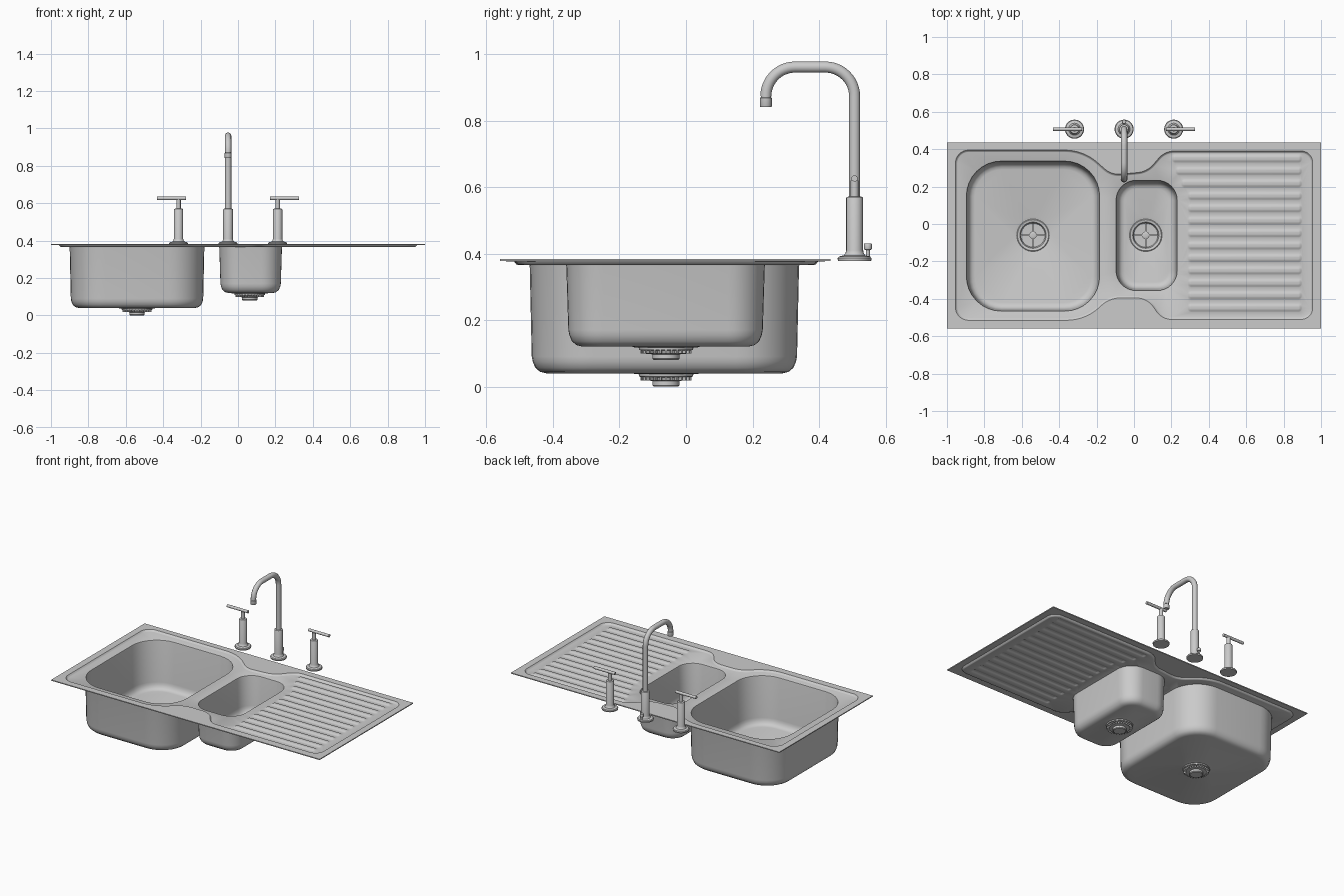
import bpy, bmesh
from math import sin, cos, pi, radians
from mathutils import Vector, Matrix

if "Cube" in bpy.data.objects:
    bpy.data.objects.remove(bpy.data.objects["Cube"])

TOP, FLOOR, SHEET = 0.383, 0.372, 0.006
DRAIN_Y, TAP_X, TAP_Y = -0.06, -0.053, 0.507


# ---------- 2D outline helpers (counter-clockwise loops) ----------
def round_poly(corners, segs=8):
    out, n = [], len(corners)
    for i, (x, y, d) in enumerate(corners):
        v = Vector((x, y))
        a = (Vector(corners[i - 1][:2]) - v).normalized()
        b = (Vector(corners[(i + 1) % n][:2]) - v).normalized()
        w = cos((pi - a.angle(b)) / 2)
        for k in range(segs + 1):
            t = k / segs
            c0, c1, c2 = (1 - t) ** 2, 2 * w * t * (1 - t), t * t
            out.append(((v + a * d) * c0 + v * c1 + (v + b * d) * c2) / (c0 + c1 + c2))
    return out


def round_rect(x0, x1, y0, y1, d, segs=8):
    return round_poly([(x0, y0, d), (x1, y0, d), (x1, y1, d), (x0, y1, d)], segs)


def circle(x, y, r, n=40):
    return [Vector((x + r * cos(2 * pi * k / n), y + r * sin(2 * pi * k / n))) for k in range(n)]


def inset(loop, d):
    out, n = [], len(loop)
    for i, p in enumerate(loop):
        e0 = (p - loop[i - 1]).normalized()
        e1 = (loop[(i + 1) % n] - p).normalized()
        t = (e0 + e1).normalized()
        out.append(p + Vector((-t.y, t.x)) * d / max(0.5, t.dot(e0)))
    return out


# ---------- mesh helpers ----------
def ring(bm, loop, z):
    return [bm.verts.new((p.x, p.y, z)) for p in loop]


def bridge(bm, rings):
    for a, b in zip(rings, rings[1:]):
        for i in range(len(a)):
            j = (i + 1) % len(a)
            bm.faces.new((a[i], a[j], b[j], b[i]))


def press(bm, loop, profile):
    """Rings stepping inwards along (inset, z) pairs; returns first and last ring."""
    rings = [ring(bm, inset(loop, d) if d else loop, z) for d, z in profile]
    bridge(bm, rings)
    return rings[0], rings[-1]


def fill(bm, rings):
    edges = []
    for r in rings:
        for i in range(len(r)):
            a, b = r[i - 1], r[i]
            edges.append(bm.edges.get((a, b)) or bm.edges.new((a, b)))
    bmesh.ops.triangle_fill(bm, use_beauty=True, edges=edges, normal=(0, 0, 1))


def activate(ob):
    bpy.ops.object.select_all(action='DESELECT')
    ob.select_set(True)
    bpy.context.view_layer.objects.active = ob


def smooth(ob):
    activate(ob)
    bpy.ops.object.shade_smooth_by_angle(angle=radians(35))


def finish(bm, name):
    me = bpy.data.meshes.new(name)
    bm.to_mesh(me)
    bm.free()
    ob = bpy.data.objects.new(name, me)
    bpy.context.collection.objects.link(ob)
    return ob


def lathe(name, x, y, profile, n=32):
    bm = bmesh.new()
    rings = [ring(bm, circle(x, y, r, n), z) for r, z in profile]
    bridge(bm, rings)
    bm.faces.new(rings[0])
    bm.faces.new(rings[-1])
    bmesh.ops.recalc_face_normals(bm, faces=bm.faces)
    ob = finish(bm, name)
    smooth(ob)
    return ob


def fins(name, x, y, z, r0, r1, width, height, count):
    bm = bmesh.new()
    for k in range(count):
        bmesh.ops.create_cube(bm, size=1, matrix=Matrix.Translation((x, y, z))
                              @ Matrix.Rotation(2 * pi * k / count, 4, 'Z')
                              @ Matrix.Translation(((r0 + r1) / 2, 0, 0))
                              @ Matrix.Diagonal((r1 - r0, width, height, 1)))
    return finish(bm, name)


def tube(name, points, radius):
    cu = bpy.data.curves.new(name, 'CURVE')
    cu.dimensions = '3D'
    cu.bevel_depth, cu.bevel_resolution, cu.use_fill_caps = radius, 5, True
    sp = cu.splines.new('POLY')
    sp.points.add(len(points) - 1)
    for p, co in zip(sp.points, points):
        p.co = (*co, 1)
    ob = bpy.data.objects.new(name, cu)
    bpy.context.collection.objects.link(ob)
    activate(ob)
    bpy.ops.object.convert(target='MESH')
    smooth(bpy.context.view_layer.objects.active)


# ---------- pressed sink sheet: rim, recess, two bowls, drainer ribs ----------
bm = bmesh.new()
recess = round_poly([(-.955, -.515, .07), (-.26, -.515, .1), (-.13, -.395, .06), (.07, -.395, .06),
                     (.15, -.51, .05), (.955, -.51, .06), (.955, .39, .06), (.165, .39, .05),
                     (.07, .28, .05), (-.12, .262, .05), (-.27, .395, .1), (-.955, .395, .07)])
border = ring(bm, [Vector(p) for p in ((-1, -.56), (1, -.56), (1, .435), (-1, .435))], TOP)
step_top, step_low = press(bm, recess, [(0, TOP), (.002, TOP - .002), (.008, FLOOR + .001), (.011, FLOOR)])
fill(bm, [border, step_top])

holes = []
bowls = [("large", round_rect(-.90, -.18, -.47, .34, .19), -.54, .046),
         ("small", round_rect(-.10, .235, -.36, .237, .11), .063, .126)]
for _, loop, dx, zb in bowls:
    rim, base = press(bm, loop, [(0, FLOOR), (.004, FLOOR - .002), (.006, FLOOR - .009),
                                 (.012, zb + .045), (.015, zb + .03), (.022, zb + .014),
                                 (.034, zb + .004), (.05, zb)])
    dish, _ = press(bm, circle(dx, DRAIN_Y, .10), [(0, zb), (.006, zb - .002), (.02, zb - .003)])
    fill(bm, [base, dish])
    holes.append(rim)

for i in range(13):
    y = .35 - .0665 * i
    x0 = (.20, .22, .25)[i] if i < 3 else .285
    foot, crest = press(bm, round_rect(x0, .90, y - .024, y + .024, .02, 4),
                        [(0, FLOOR), (.006, FLOOR + .002), (.012, FLOOR + .006), (.018, FLOOR + .007)])
    bm.faces.new(crest)
    holes.append(foot)
fill(bm, [step_low] + holes)

bmesh.ops.recalc_face_normals(bm, faces=bm.faces)
if border[0].link_faces[0].normal.z < 0:
    bmesh.ops.reverse_faces(bm, faces=bm.faces)
sink = finish(bm, "sink_sheet")
mod = sink.modifiers.new("thickness", 'SOLIDIFY')
mod.thickness, mod.offset, mod.use_even_offset = SHEET, -1, True
activate(sink)
bpy.ops.object.modifier_apply(modifier=mod.name)
smooth(sink)

# ---------- drains with strainers ----------
DRAIN = [(.02, 0), (.037, 0), (.041, .004), (.041, .017), (.062, .019), (.066, .028), (.081, .03),
         (.083, .042), (.087, .046), (.083, .049), (.07, .046), (.064, .029), (.02, .027)]
KNOB = [(.012, .026), (.012, .038), (.02, .041), (.02, .045), (.014, .048), (.005, .048)]
for name, _, dx, zb in bowls:
    h = zb - .046
    lathe(name + "_drain", dx, DRAIN_Y, [(r, z + h) for r, z in DRAIN], 40)
    lathe(name + "_strainer_knob", dx, DRAIN_Y, [(r, z + h) for r, z in KNOB], 20)
    fins(name + "_strainer_cross", dx, DRAIN_Y, h + .034, .01, .066, .007, .014, 4)
    fins(name + "_strainer_slats", dx, DRAIN_Y, h + .031, .032, .064, .003, .008, 24)
    fins(name + "_drain_fins", dx, DRAIN_Y, h + .025, .06, .077, .005, .012, 28)

# ---------- spout ----------
FOOT = [(.03, .378), (.05, .378), (.051, .386), (.047, .391), (.032, .395), (.027, .402)]
lathe("spout_body", TAP_X, TAP_Y, FOOT + [(.026, .41), (.026, .566), (.024, .57), (.016, .572)])
R, ZC = .088, .873
path = [(TAP_X, TAP_Y, .56)]
path += [(TAP_X, TAP_Y - R + R * cos(a), ZC + R * sin(a)) for a in [pi / 2 * k / 12 for k in range(13)]]
path += [(TAP_X, .24 + R + R * cos(a), ZC + R * sin(a)) for a in [pi / 2 * (1 + k / 12) for k in range(13)]]
tube("spout_pipe", path, .017)
lathe("spout_nozzle", TAP_X, .24, [(.012, .845), (.012, .841), (.017, .841), (.018, .843), (.018, .868),
                                   (.015, .87), (.015, .876)], 24)
lathe("drain_lift_rod", TAP_X, TAP_Y + .04, [(.006, .385), (.006, .411), (.011, .412), (.012, .415),
                                             (.012, .428), (.01, .431)], 16)

# ---------- two mirrored valves with bar handles ----------
for side, name in ((-1, "left"), (1, "right")):
    x = TAP_X + side * .265
    lathe(name + "_valve_body", x, TAP_Y, FOOT + [(.025, .41), (.025, .566), (.023, .57), (.012, .572),
                                                 (.012, .62)])
    tube(name + "_valve_handle", [(x - side * .04, TAP_Y, .626), (x + side * .115, TAP_Y, .626)], .0095)
